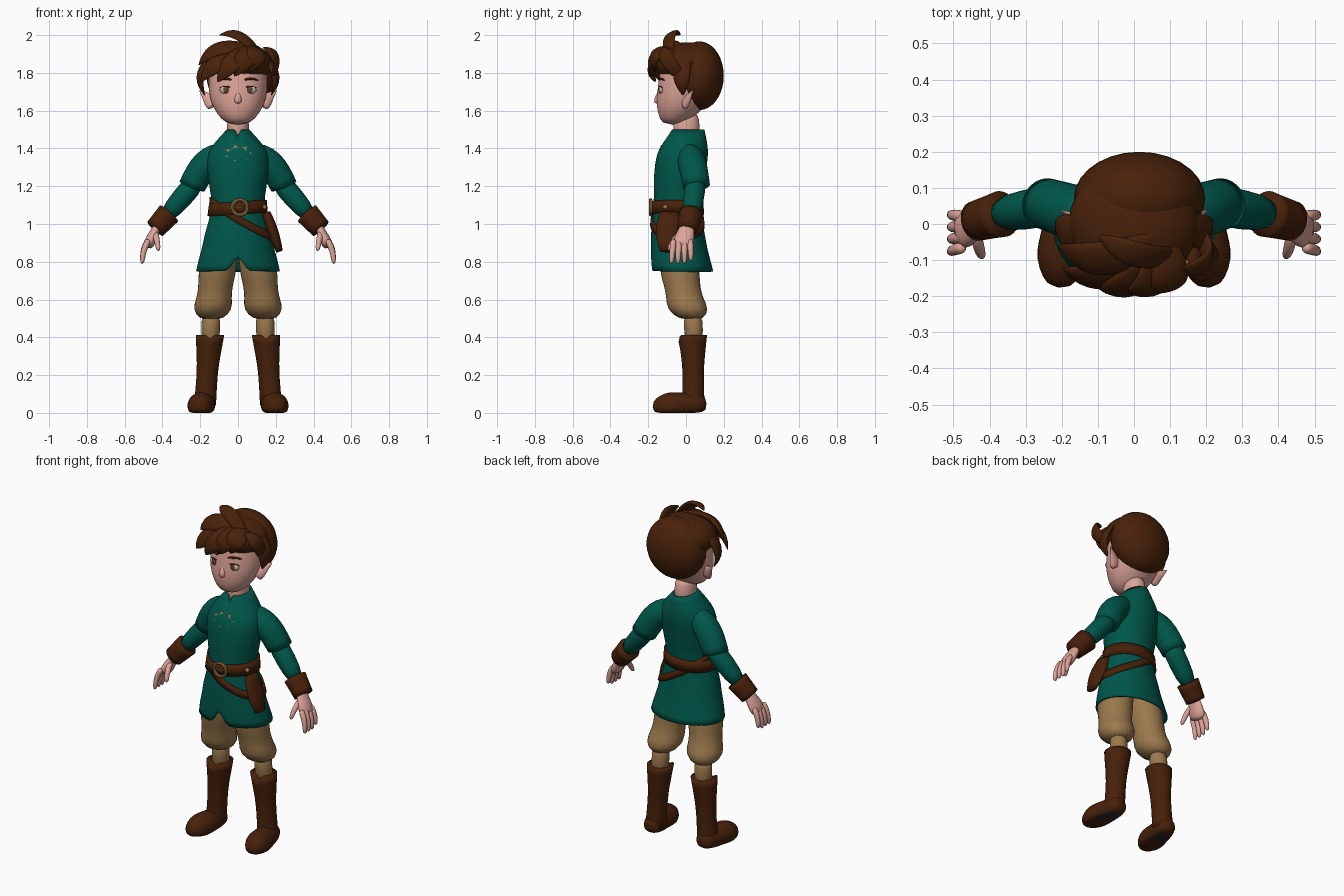
import bpy, bmesh, math
from mathutils import Vector

cube = bpy.data.objects.get("Cube")
if cube:
    bpy.data.objects.remove(cube, do_unlink=True)


def material(name, red, green, blue):
    mat = bpy.data.materials.new(name)
    mat.use_nodes = True
    color = (red, green, blue, 1)
    mat.diffuse_color = color
    mat.node_tree.nodes["Principled BSDF"].inputs["Base Color"].default_value = color
    return mat


GREEN = material("tunic_green", 0, .095, .07)
HAIR = material("hair_brown", .066, .016, .003)
LEATHER = material("leather_brown", .063, .015, .003)
SKIN = material("skin", .72, .37, .31)
TAN = material("trouser_tan", .33, .19, .075)
BRASS = material("brass", .36, .2, .075)
WHITE = material("eye_white", .6, .45, .36)
IRIS = material("iris_brown", .12, .06, .025)
LIP = material("lip", .56, .25, .2)
SOLE = material("sole_dark", .025, .02, .02)
ALONG_Y, ALONG_Z = Vector((0, 1, 0)), Vector((0, 0, 1))
HEAD_CENTRE = Vector((0, .03, 1.78))


def finish(name, bm, mat, mirror=False, subdivide=True, smooth=True, thickness=0):
    bmesh.ops.recalc_face_normals(bm, faces=bm.faces[:])
    mesh = bpy.data.meshes.new(name)
    bm.to_mesh(mesh)
    bm.free()
    ob = bpy.data.objects.new(name, mesh)
    bpy.context.collection.objects.link(ob)
    mesh.materials.append(mat)
    for poly in mesh.polygons:
        poly.use_smooth = smooth
    if mirror:
        ob.modifiers.new("mirror", 'MIRROR').use_mirror_merge = False
    if thickness:
        ob.modifiers.new("thickness", 'SOLIDIFY').thickness = thickness
    if subdivide:
        ob.modifiers.new("smooth", 'SUBSURF').levels = 1
    return ob


def limb(name, mat, start, end, radii, bend=(0, 0, 0), wide=1, deep=1, inset=0, sides=16,
         ref=ALONG_Y, centre=None, level=False, crisp=False, caps=True, floor=False,
         pulls=(), **options):
    """Skin evenly spaced elliptical rings along a bowed path from start to end."""
    bm = bmesh.new()
    start, end, bend = Vector(start), Vector(end), Vector(bend)
    rings = []
    for i, radius in enumerate(radii):
        t = i / (len(radii) - 1)
        point = start.lerp(end, t) + bend * (4 * t * (1 - t))
        path = ALONG_Z if level else (end - start + bend * (4 - 8 * t)).normalized()
        out = point - centre if centre else ref
        side = path.cross(out).normalized()
        front = side.cross(path).normalized()
        ring = []
        for k in range(sides):
            angle = math.tau * k / sides
            co = point + side * (radius * wide * math.cos(angle))
            co += front * ((inset + radius * deep) * math.sin(angle))
            if floor:
                co.z = max(co.z, 0)
            ring.append(bm.verts.new(co))
        rings.append(ring)
    for row, lift in pulls:
        rings[row][sides * 3 // 4].co.z += lift
    for upper, lower in zip(rings, rings[1:]):
        for k in range(sides):
            bm.faces.new((upper[k], upper[k - 1], lower[k - 1], lower[k]))
    if caps:
        bm.faces.new(rings[0])
        bm.faces.new(rings[-1])
    if crisp:
        crease = bm.edges.layers.float.new("crease_edge")
        for ring in (rings[0], rings[-1]):
            for k in range(sides):
                bm.edges.get((ring[k], ring[k - 1]))[crease] = 1
    return finish(name, bm, mat, **options)


def ball(name, mat, loc, size, mirror=False):
    bm = bmesh.new()
    bmesh.ops.create_uvsphere(bm, u_segments=28, v_segments=18, radius=1)
    for vert in bm.verts:
        vert.co = Vector(loc) + vert.co * Vector(size)
    finish(name, bm, mat, mirror=mirror, subdivide=False)


# Tunic body from collar to hem, with a neck notch and a front slit
TOP, HEM = Vector((0, .01, 1.5)), Vector((0, -.02, .75))
BOW = Vector((0, -.04, 0))
WIDTHS = (.06, .12, .165, .165, .16, .15, .14, .145, .16, .18, .19, .21, .223)
DEPTH_BASE, DEPTH_RATIO = .06, .47
limb("tunic", GREEN, TOP, HEM, WIDTHS, bend=BOW, inset=DEPTH_BASE, deep=DEPTH_RATIO, sides=32,
     level=True, crisp=True, caps=False, thickness=.012,
     pulls=((0, -.05), (-3, .02), (-2, .06), (-1, .11)))


# Belts: bands that hug the tunic, with a sideways tilt
def band(name, height, tilt, breadth, gap):
    bm = bmesh.new()
    count = 48
    columns = []
    for k in range(count):
        angle = math.tau * k / count
        middle = height + tilt * math.cos(angle)
        column = []
        for z in (middle - breadth / 2, middle + breadth / 2):
            t = (TOP.z - z) / (TOP.z - HEM.z)
            row, part = divmod(t * (len(WIDTHS) - 1), 1)
            width = WIDTHS[int(row)] * (1 - part) + WIDTHS[int(row) + 1] * part
            point = TOP.lerp(HEM, t) + BOW * (4 * t * (1 - t))
            point.x += (width + gap) * math.cos(angle)
            point.y += (DEPTH_BASE + width * DEPTH_RATIO + gap) * math.sin(angle)
            column.append(bm.verts.new(point))
        columns.append(column)
    for k in range(count):
        near, far = columns[k - 1], columns[k]
        bm.faces.new((near[0], far[0], far[1], near[1]))
    finish(name, bm, LEATHER, subdivide=False, thickness=.016)


band("waist_belt", height=1.085, tilt=.01, breadth=.066, gap=.012)
band("hanging_belt", height=1.025, tilt=-.095, breadth=.045, gap=.009)
bpy.ops.mesh.primitive_torus_add(location=(.01, -.187, 1.088), rotation=(math.pi / 2, 0, 0),
                                 major_radius=.04, minor_radius=.009, minor_segments=8)
buckle = bpy.context.object
buckle.name = "buckle"
buckle.data.materials.append(BRASS)
bpy.ops.object.shade_smooth_by_angle()
limb("buckle_pin", BRASS, (-.03, -.19, 1.088), (.05, -.19, 1.088), [.005] * 2, sides=8)
ball("belt_stud", BRASS, (.14, -.11, 1.09), [.012] * 3)
limb("hip_pouch", LEATHER, (.15, -.09, 1.06), (.22, -.1, .855), (.05, .07, .065, .04),
     wide=.45, crisp=True)

# Leaf brooch: a thin star plate that follows the chest
bm = bmesh.new()
outline = []
for k in range(14):
    angle = math.tau * k / 14
    reach = .045 if k % 2 else .075
    x, z = reach * math.cos(angle), reach * math.sin(angle) * .6
    outline.append(bm.verts.new((x, -.147 + z / 3 + 2 * x * x, 1.375 + z)))
face = bm.faces.new(outline)
for item in bmesh.ops.extrude_face_region(bm, geom=[face])["geom"]:
    if isinstance(item, bmesh.types.BMVert):
        item.co.y += .009
finish("leaf_brooch", bm, BRASS, subdivide=False, smooth=False)

# Arms and cuffs
limb("upper_sleeve", GREEN, (.06, .01, 1.385), (.243, .056, 1.2), (.05, .07, .078, .076, .073),
     bend=(.015, 0, .03), crisp=True, mirror=True)
limb("lower_sleeve", GREEN, (.21, .055, 1.24), (.385, .025, 1.035), (.06, .057, .048), mirror=True)
limb("cuff", LEATHER, (.366, .028, 1.055), (.438, .008, .975), (.066, .061, .057),
     crisp=True, mirror=True)

# Hands
DIGIT = (.017, .017, .016, .011)
limb("palm", SKIN, (.42, .01, 1), (.482, -.02, .875), (.036, .045, .056, .054), wide=.55, mirror=True)
for i, finger in enumerate(("little", "ring", "middle", "index")):
    y = .022 - .029 * i
    limb(finger + "_finger", SKIN, (.47, y, .92), (.508, y * 1.2, .8 if i == 0 else .785), DIGIT,
         bend=(.01, 0, .01), sides=10, mirror=True)
limb("thumb", SKIN, (.44, -.015, .96), (.42, -.093, .855), DIGIT, bend=(0, -.01, .01),
     sides=10, mirror=True)

# Trousers gathered below the knee, and calves
limb("trouser_leg", TAN, (.09, -.04, .9), (.142, .03, .49), (.09, .1, .1, .1, .092, .094, .11, .06),
     bend=(0, -.02, 0), deep=1.05, level=True, mirror=True)
limb("calf", TAN, (.142, .036, .53), (.147, .043, .36), (.053, .05, .05), level=True, mirror=True)

# Boots with a dark arch under the sole
limb("boot_shaft", LEATHER, (.148, .036, .413), (.175, .04, .04),
     (.077, .069, .06, .057, .058, .06), level=True, crisp=True, pulls=[(0, -.06)], mirror=True)
foot = limb("boot_foot", LEATHER, (.17, .11, .05), (.21, -.178, .03),
            (.04, .06, .065, .07, .076, .064, .03), ref=ALONG_Z, floor=True, mirror=True)
foot.data.materials.append(SOLE)
for poly in foot.data.polygons:
    if poly.normal.z < -.95 and abs(poly.center.y) < .05:
        poly.material_index = 1

# Neck and head
limb("neck", SKIN, (0, .005, 1.42), (0, 0, 1.6), (.065, .058, .06), deep=1.2, level=True)
limb("head", SKIN, (0, -.07, 1.523), (0, 0, 1.93), (.06, .12, .15, .158, .157, .145, .08),
     bend=(0, .035, 0), deep=.95, sides=24, level=True)
limb("nose", SKIN, (0, -.135, 1.71), (0, -.15, 1.635), (.01, .014, .022, .016),
     bend=(0, -.005, 0), sides=12, level=True)
limb("ear", SKIN, (.12, -.01, 1.63), (.205, .04, 1.71), (.045, .045, .03, .015, .003),
     deep=.5, sides=12, mirror=True)

# Face details
THIN = (.003, .005, .003)
ball("eye", WHITE, (.065, -.131, 1.71), (.032, .012, .021), mirror=True)
ball("iris", IRIS, (.063, -.14, 1.71), (.015, .006, .018), mirror=True)
limb("eyelash", HAIR, (.032, -.141, 1.722), (.1, -.122, 1.72), THIN, bend=(0, -.01, .01),
     sides=8, mirror=True)
limb("eyebrow", HAIR, (.03, -.147, 1.762), (.11, -.11, 1.76), (.006, .008, .004),
     bend=(0, -.013, .012), sides=8, mirror=True)
limb("mouth", LIP, (-.045, -.131, 1.61), (.045, -.131, 1.61), THIN, bend=(0, -.016, -.01), sides=8)

# Hair: back mass, crown and swept locks
ball("hair_back", HAIR, (.015, .07, 1.785), (.182, .13, .182))
ball("hair_crown", HAIR, (0, .005, 1.85), (.18, .165, .112))


def lock(name, root, tip, width):
    steps = [k / 7 for k in range(8)]
    radii = [width * (1 - t ** 3) * (.7 + .6 * t) + .003 for t in steps]
    outward = (Vector(root) + Vector(tip)) / 2 - HEAD_CENTRE
    limb(name, HAIR, root, tip, radii, bend=outward.normalized() * width * 1.1, deep=.38,
         sides=10, centre=HEAD_CENTRE)


for tip in ((-.2, -.12, 1.75), (-.21, -.06, 1.84), (-.11, -.16, 1.75), (-.02, -.17, 1.78),
            (.06, -.16, 1.8)):
    lock("fringe_lock", (.08, -.05, 1.92), tip, .065)
for side, name in ((1, "left_side_lock"), (-1, "right_side_lock")):
    lock(name, (.1 * side, 0, 1.91), (.175 * side, -.015, 1.68), .055)
lock("top_tuft", (.1, -.09, 1.91), (-.1, -.03, 2), .045)
lock("temple_tuft", (.19, -.04, 1.79), (.13, -.12, 1.935), .045)
